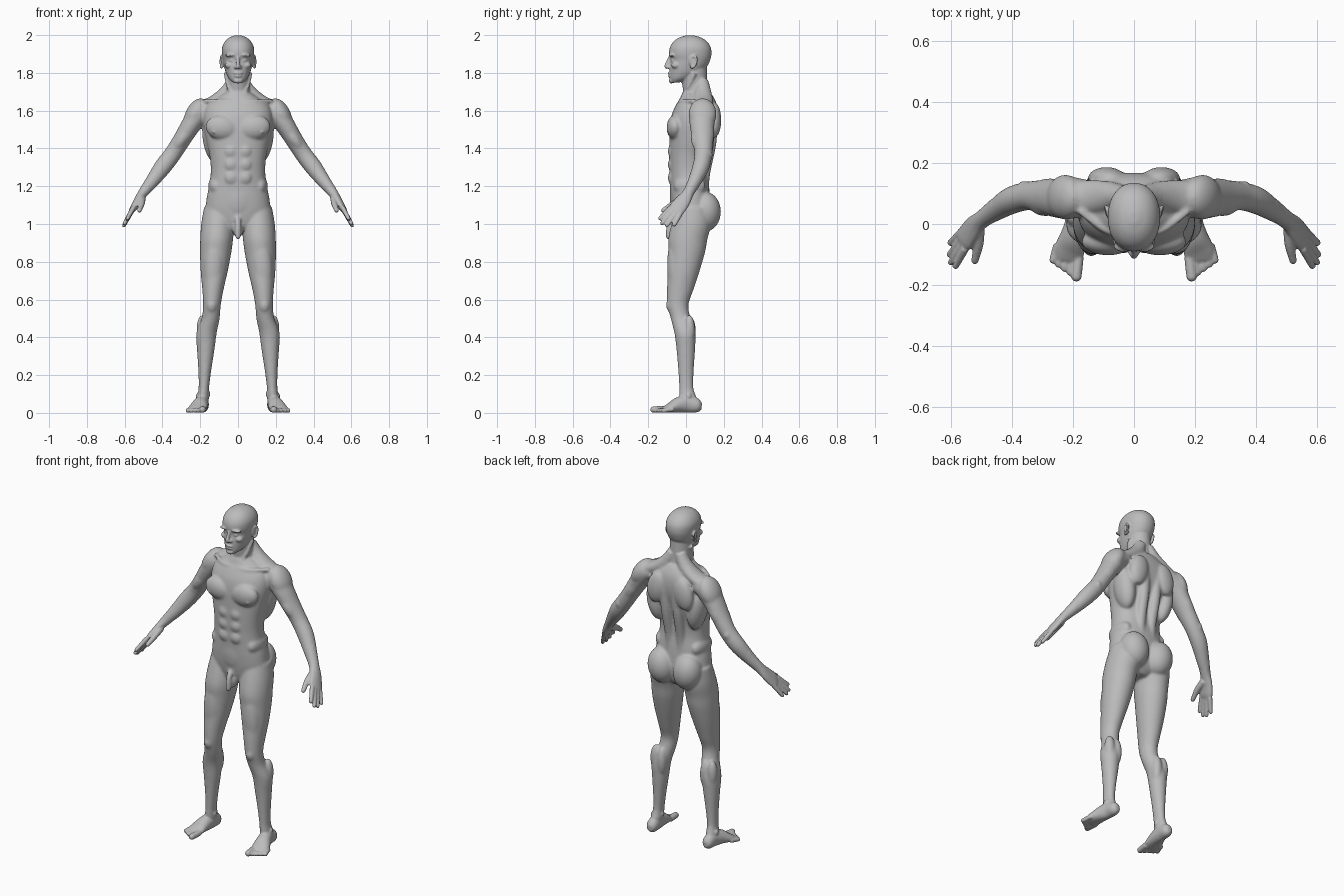
import bpy, bmesh, math
from mathutils import Vector, Matrix

bm = bmesh.new()
X, Y, Z = Vector((1, 0, 0)), Vector((0, 1, 0)), Vector((0, 0, 1))


def spline(pts, n=5):
    """Catmull-Rom through tuples (x, y, z, a, b)."""
    out = []
    for i in range(len(pts) - 1):
        q = [Vector(pts[max(0, min(len(pts) - 1, i + k))]) for k in (-1, 0, 1, 2)]
        for j in range(n):
            t = j / n
            out.append(0.5 * (2 * q[1] + (q[2] - q[0]) * t
                              + (2 * q[0] - 5 * q[1] + 4 * q[2] - q[3]) * t * t
                              + (3 * q[1] - q[0] - 3 * q[2] + q[3]) * t ** 3))
    return out + [Vector(pts[-1])]


def spow(c, k):
    return math.copysign(abs(c) ** k, c)


def tube(pts, ref=Y, flat=False, e=2.0, both=True, seg=28):
    """Loft of (super)ellipses; flat keeps every ring horizontal."""
    path = spline(pts)
    for s in ((1, -1) if both else (1,)):
        rings = []
        for i, p in enumerate(path):
            u, v = X, Y
            if not flat:
                d = path[min(i + 1, len(path) - 1)] - path[max(i - 1, 0)]
                t = Vector(d[:3]).normalized()
                v = (ref - t * ref.dot(t)).normalized()
                u = v.cross(t)
            a, b = max(p[3], 0.002), max(p[4], 0.002)
            ring = []
            for k in range(seg):
                w = math.tau * k / seg
                c = Vector(p[:3]) + u * a * spow(math.cos(w), 2 / e) + v * b * spow(math.sin(w), 2 / e)
                ring.append(bm.verts.new((s * c.x, c.y, c.z)))
            rings.append(ring)
        for r0, r1 in zip(rings, rings[1:]):
            for k in range(seg):
                m = (k + 1) % seg
                bm.faces.new((r0[k], r0[m], r1[m], r1[k]))
        bm.faces.new(rings[0][::-1])
        bm.faces.new(rings[-1])


def blob(x, y, z, rx, ry, rz, tilt=0.0, lean=0.0):
    """Ellipsoid, mirrored when off the centre line."""
    for s in ((1, -1) if x else (1,)):
        bmesh.ops.create_uvsphere(bm, u_segments=24, v_segments=16, radius=1, matrix=(
            Matrix.Translation((s * x, y, z)) @ Matrix.Rotation(s * tilt, 4, 'Y')
            @ Matrix.Rotation(lean, 4, 'X') @ Matrix.Diagonal((rx, ry, rz, 1))))


def stack(rows, e):
    """Centred loft from rows (z, half width, front y, back y)."""
    tube([(0, (f + k) / 2, z, a, (k - f) / 2) for z, a, f, k in rows], flat=True, e=e, both=False, seg=48)


def digit(base, tip, r0, r1, mid=None):
    mid = mid or tuple((p + q) / 2 for p, q in zip(base, tip))
    rm = (r0 + r1) / 2
    tube([(*base, r0, r0), (*mid, rm, rm), (*tip, r1, r1)], ref=X if abs(tip[2] - base[2]) > .03 else Z, seg=16)
    blob(*tip, r1, r1, r1)


# torso
stack([(.95, .05, -.03, .08), (.99, .12, -.06, .115), (1.06, .168, -.075, .13), (1.13, .167, -.082, .128),
       (1.2, .153, -.085, .122), (1.28, .144, -.087, .112), (1.36, .15, -.089, .118), (1.44, .167, -.088, .14),
       (1.52, .182, -.085, .162), (1.58, .182, -.075, .168), (1.63, .165, -.053, .163),
       (1.665, .115, -.032, .15), (1.695, .07, -.02, .13)], 2.3)
# chest, back, belly and hip muscles
blob(.085, -.058, 1.51, .088, .045, .066, tilt=-.15)
blob(.13, -.094, 1.485, .006, .008, .006)
blob(.09, .15, 1.55, .06, .037, .095, tilt=-.2)
blob(.135, .08, 1.45, .052, .07, .13, tilt=.15)
for z in (1.385, 1.315, 1.245):
    blob(.036, -.076, z, .036, .02, .036)
blob(0, -.066, 1.14, .07, .02, .09)
blob(.118, .02, 1.2, .04, .085, .055)
tube([(.035, .1, 1.1, .025, .025), (.037, .098, 1.25, .028, .028), (.04, .13, 1.42, .03, .03), (.04, .14, 1.55, .03, .03)])
blob(.085, .103, 1.065, .083, .082, .105, tilt=.1)
# groin
blob(0, -.055, .97, .03, .032, .042)
tube([(0, -.06, 1.04, .016, .016), (0, -.085, 1.0, .016, .016), (0, -.092, .935, .016, .016), (0, -.09, .92, .009, .009)], both=False)

# neck, trapezius and collar bones
tube([(0, .06, 1.6, .075, .07), (0, .052, 1.69, .063, .066), (0, .045, 1.76, .061, .068), (0, .04, 1.84, .062, .07)],
     flat=True, both=False)
tube([(.025, .085, 1.76, .03, .032), (.06, .09, 1.695, .04, .045), (.13, .09, 1.645, .035, .055), (.2, .085, 1.615, .035, .055)])
tube([(.064, .045, 1.8, .012, .014), (.045, .01, 1.72, .013, .013), (.014, -.02, 1.655, .01, .01)])
tube([(.015, -.033, 1.645, .011, .011), (.09, -.022, 1.65, .011, .011), (.18, .045, 1.65, .012, .012)], ref=Z)

# head
stack([(1.748, .024, -.078, -.04), (1.768, .047, -.085, .02), (1.80, .064, -.087, .08), (1.835, .074, -.086, .112),
       (1.868, .08, -.082, .128), (1.9, .085, -.09, .135), (1.935, .084, -.085, .131), (1.965, .07, -.067, .112),
       (1.987, .046, -.036, .08), (1.999, .014, .004, .04)], 2.15)
blob(0, -.078, 1.758, .024, .013, .014)             # chin
blob(.034, -.074, 1.895, .034, .018, .009, tilt=.1)  # brow
blob(.031, -.066, 1.866, .016, .014, .009)           # eye
blob(.046, -.054, 1.84, .024, .024, .018)            # cheek
tube([(0, -.08, 1.89, .009, .01), (0, -.092, 1.862, .009, .012), (0, -.104, 1.836, .012, .011), (0, -.098, 1.824, .009, .008)],
     both=False, seg=16)                             # nose
blob(.012, -.09, 1.83, .009, .013, .009)
blob(0, -.083, 1.798, .025, .0145, .007)             # lips
blob(0, -.082, 1.783, .021, .0145, .007)
# ears
blob(.083, .034, 1.856, .007, .017, .03, lean=.2)
tube([(.088 + .005 * math.sin(w), .036 + .019 * math.sin(w) + .006 * math.cos(w), 1.858 + .031 * math.cos(w), .006, .006)
      for w in (-1.2, -.4, .4, 1.2, 2.0, 2.8, 3.5)], ref=X, seg=12)

# arms and palms
tube([(.14, .088, 1.61, .045, .055), (.2, .086, 1.592, .06, .068), (.245, .085, 1.53, .053, .066),
      (.295, .089, 1.45, .047, .057), (.345, .092, 1.372, .046, .047), (.4, .078, 1.3, .046, .045),
      (.455, .045, 1.225, .036, .036), (.5, .014, 1.168, .027, .03), (.53, -.014, 1.125, .021, .04),
      (.553, -.045, 1.085, .018, .045), (.563, -.06, 1.07, .013, .04)])
blob(.225, .088, 1.583, .052, .074, .09, tilt=-.5)   # deltoid
blob(.29, .06, 1.46, .032, .035, .08, tilt=-.6)      # biceps
blob(.275, .118, 1.48, .035, .032, .09, tilt=-.6)    # triceps
blob(.362, .122, 1.365, .02, .02, .025)              # elbow
# fingers and thumb
for base, tip in (((.553, -.08, 1.088), (.585, -.138, 1.03)), ((.558, -.062, 1.078), (.6, -.126, 1.004)),
                  ((.562, -.045, 1.07), (.604, -.1, .993)), ((.567, -.027, 1.06), (.602, -.062, .996))):
    digit(base, tip, .0135, .011)
digit((.51, -.01, 1.135), (.522, -.12, 1.072), .021, .0125, (.51, -.065, 1.108))

# legs
tube([(.1, .04, 1.09, .08, .09), (.107, .028, 1.0, .088, .105), (.113, .01, .92, .087, .104), (.118, .004, .85, .083, .097),
      (.126, -.012, .75, .072, .084), (.133, -.031, .65, .056, .07), (.138, -.043, .57, .047, .056),
      (.145, -.028, .5, .048, .053), (.167, -.006, .42, .054, .055), (.171, -.001, .33, .046, .049),
      (.176, .0, .22, .034, .041), (.181, .002, .13, .028, .038), (.185, .01, .08, .031, .045), (.188, .015, .03, .028, .045)],
     flat=True)
blob(.128, -.055, .78, .055, .045, .17, tilt=-.06)   # thigh front
blob(.108, -.05, .655, .026, .03, .055)              # inner thigh
blob(.14, -.078, .57, .029, .028, .04)               # kneecap
blob(.145, .02, .43, .03, .033, .085)                # calf
blob(.19, .018, .44, .03, .03, .08)
blob(.158, .003, .1, .011, .016, .018)               # ankle bones
blob(.212, .012, .088, .011, .016, .018)
# feet and toes
tube([(.186, .083, .036, .014, .018), (.187, .062, .038, .031, .036), (.19, .01, .048, .035, .047),
      (.2, -.04, .042, .042, .041), (.212, -.085, .027, .05, .026), (.217, -.118, .017, .046, .015)], ref=Z)
for i in range(5):
    r = .0175 if i == 0 else .0125
    digit((.182 + .0175 * i, -.11 + .011 * i, .02), (.189 + .0192 * i, -.172 + .0135 * i, r), r, r)

# fuse everything into one skin
bmesh.ops.recalc_face_normals(bm, faces=bm.faces)
parts = bpy.data.meshes.new("body_parts")
bm.to_mesh(parts)
bm.free()
body = bpy.data.objects.new("human_body", parts)
bpy.context.collection.objects.link(body)
rem = body.modifiers.new("fuse", 'REMESH')
rem.mode, rem.voxel_size, rem.use_smooth_shade = 'VOXEL', .005, True
dg = bpy.context.evaluated_depsgraph_get()
skin = bpy.data.meshes.new_from_object(body.evaluated_get(dg))
body.modifiers.clear()
body.data = skin
bpy.data.meshes.remove(parts)

# light smoothing everywhere, stronger on the trunk and limbs
soft = body.vertex_groups.new(name="soft")
soft.add([v.index for v in skin.vertices if .12 < v.co.z < 1.72 and abs(v.co.x) < .47], 1.0, 'REPLACE')
for name, count, group in (("fine", 4, ""), ("muscle", 22, "soft")):
    sm = body.modifiers.new(name, 'SMOOTH')
    sm.factor, sm.iterations, sm.vertex_group = .5, count, group
for f in skin.polygons:
    f.use_smooth = True

grey = bpy.data.materials.new("plain_grey")
grey.diffuse_color = (.5, .5, .5, 1)
skin.materials.clear()
skin.materials.append(grey)
